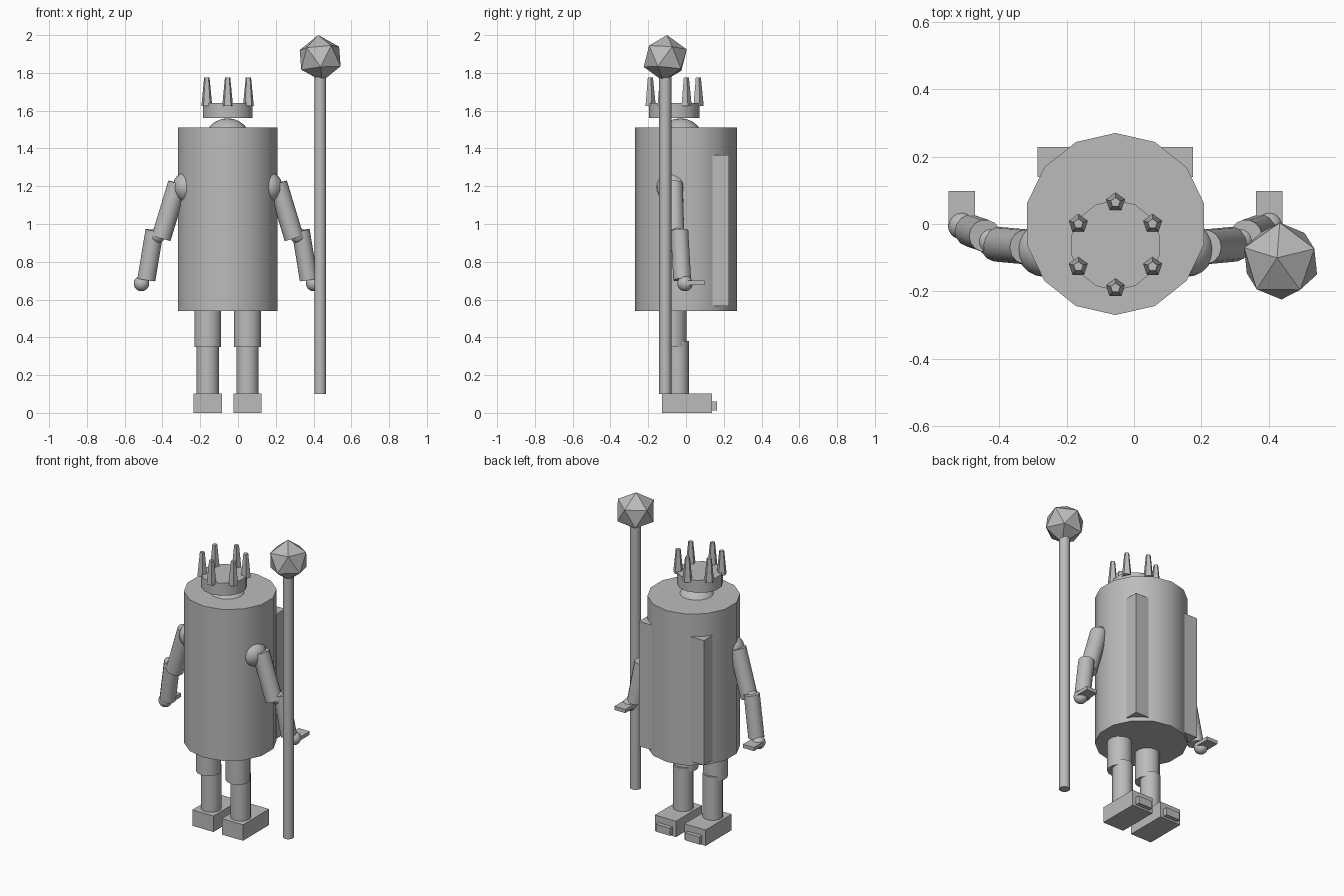
import bpy
import math
from mathutils import Vector

if "Cube" in bpy.data.objects:
    bpy.data.objects.remove(bpy.data.objects["Cube"], do_unlink=True)

grey = bpy.data.materials.new("plain_grey")
grey.use_nodes = True
COLOUR = (0.5, 0.5, 0.5, 1)
grey.diffuse_color = COLOUR
grey.node_tree.nodes["Principled BSDF"].inputs["Base Color"].default_value = COLOUR

MID = -0.055   # x of the figure's mirror plane
SIDES = 14


def finish(name, smooth=True):
    ob = bpy.context.object
    ob.name = name
    ob.data.materials.append(grey)
    if smooth:
        bpy.ops.object.shade_smooth_by_angle(angle=math.radians(40))
    return ob


def rod(name, start, end, r1, r2=None, sides=SIDES, smooth=True):
    """Cylinder or cone between two points."""
    a, b = Vector(start), Vector(end)
    bpy.ops.mesh.primitive_cone_add(
        vertices=sides, radius1=r1, radius2=r1 if r2 is None else r2,
        depth=(b - a).length, location=(a + b) / 2)
    ob = finish(name, smooth)
    ob.rotation_euler = Vector((0, 0, 1)).rotation_difference(b - a).to_euler()
    return ob


def ball(name, centre, r):
    bpy.ops.mesh.primitive_uv_sphere_add(segments=20, ring_count=12, radius=r, location=centre)
    return finish(name)


def box(name, low, high):
    low, high = Vector(low), Vector(high)
    bpy.ops.mesh.primitive_cube_add(size=1, location=(low + high) / 2)
    ob = finish(name, False)
    ob.scale = high - low
    return ob


# Torso with the back panel that pokes out at both sides
rod("torso", (MID, 0, 0.54), (MID, 0, 1.51), 0.27)
box("back_panel", (-0.287, 0.14, 0.565), (0.175, 0.228, 1.365))

# Head and crown
ball("head", (MID, -0.03, 1.435), 0.125)
rod("crown_band", (MID, -0.063, 1.56), (MID, -0.063, 1.64), 0.134)
for i in range(6):
    angle = math.pi / 2 + i * math.pi / 3
    x = MID + 0.127 * math.cos(angle)
    y = -0.063 + 0.127 * math.sin(angle)
    rod(f"crown_spike_{i + 1}", (x, y, 1.625), (x, y, 1.775), 0.03, 0.015, 5, False)

# Arms and legs, mirrored about the figure's middle
for side, s in (("right", -1), ("left", 1)):
    def at(dx, y, z):
        return (MID + s * dx, y, z)

    def slab(name, centre_dx, half, y, z):
        x = MID + s * centre_dx
        box(name, (x - half, y[0], z[0]), (x + half, y[1], z[1]))

    ball(f"{side}_shoulder", at(0.21, -0.075, 1.195), 0.082)
    rod(f"{side}_upper_arm", at(0.264, -0.068, 1.215), at(0.352, -0.06, 0.925), 0.052)
    ball(f"{side}_elbow", at(0.372, -0.05, 0.94), 0.042)
    rod(f"{side}_forearm", at(0.387, -0.035, 0.965), at(0.43, -0.02, 0.705), 0.048)
    ball(f"{side}_wrist", at(0.456, -0.005, 0.685), 0.041)
    slab(f"{side}_hand", 0.456, 0.039, (0.0, 0.098), (0.677, 0.70))

    rod(f"{side}_thigh", at(0.105, -0.07, 0.35), at(0.105, -0.07, 0.6), 0.073)
    ball(f"{side}_knee", at(0.105, -0.06, 0.386), 0.056)
    rod(f"{side}_shin", at(0.105, -0.044, 0.08), at(0.105, -0.044, 0.38), 0.06)
    slab(f"{side}_foot", 0.105, 0.075, (-0.128, 0.137), (0.0, 0.102))
    slab(f"{side}_toe", 0.105, 0.05, (0.12, 0.163), (0.012, 0.06))

# Staff with a faceted head
rod("staff", (0.435, -0.11, 0.1), (0.435, -0.11, 1.8), 0.032)
bpy.ops.mesh.primitive_ico_sphere_add(
    subdivisions=1, radius=0.123, location=(0.435, -0.11, 1.878),
    rotation=(-0.1, -0.06, 0.3))
finish("staff_head", False)
